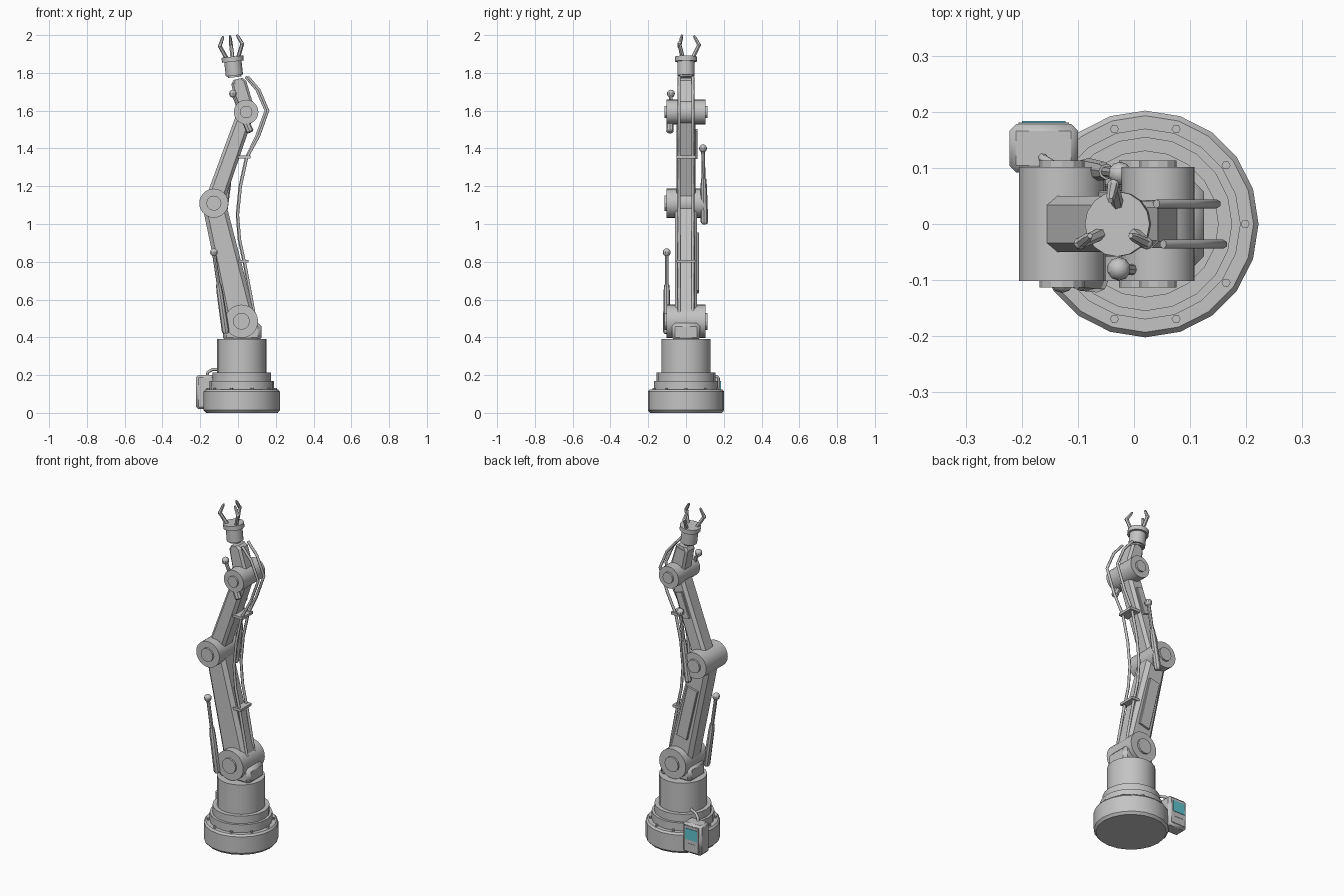
import bpy, bmesh, math
from mathutils import Vector, Matrix

cube = bpy.data.objects.get("Cube")
if cube:
    bpy.data.objects.remove(cube, do_unlink=True)


def material(name, rgb):
    m = bpy.data.materials.new(name)
    m.use_nodes = True
    m.diffuse_color = (*rgb, 1)
    m.node_tree.nodes["Principled BSDF"].inputs["Base Color"].default_value = (*rgb, 1)
    return m


GREY = material("light_grey", (0.55, 0.55, 0.55))
TEAL = material("screen_teal", (0.12, 0.55, 0.63))
parts = []


def finish(name, bm, mat=GREY):
    bmesh.ops.recalc_face_normals(bm, faces=bm.faces)
    me = bpy.data.meshes.new(name)
    bm.to_mesh(me)
    bm.free()
    me.materials.append(mat)
    ob = bpy.data.objects.new(name, me)
    bpy.context.collection.objects.link(ob)
    parts.append(ob)
    return ob


def bevel(ob, width, segments=1):
    mod = ob.modifiers.new("bevel", "BEVEL")
    mod.width, mod.segments = width, segments
    return ob


def box(name, lo, hi, mat=GREY):
    lo, hi = Vector(lo), Vector(hi)
    bm = bmesh.new()
    bmesh.ops.create_cube(bm, size=1, matrix=Matrix.Translation((lo + hi) / 2)
                          @ Matrix.Diagonal((*(hi - lo), 1)))
    return finish(name, bm, mat)


def loft(name, rings):
    """Skin a stack of equal-length point rings and cap both ends."""
    bm = bmesh.new()
    loops = [[bm.verts.new(p) for p in ring] for ring in rings]
    n = len(loops[0])
    for a, b in zip(loops, loops[1:]):
        for i in range(n):
            j = (i + 1) % n
            bm.faces.new((a[i], a[j], b[j], b[i]))
    bm.faces.new(loops[0])
    bm.faces.new(loops[-1])
    return finish(name, bm)


def turned(name, a, b, profile, n=12):
    """Turned part from a to b; profile is (fraction along axis, radius)."""
    a, b = Vector(a), Vector(b)
    rot = (b - a).to_track_quat("Z", "Y")
    return loft(name, [[a.lerp(b, t) + rot @ Vector((r * math.cos(k * math.tau / n),
                        r * math.sin(k * math.tau / n), 0)) for k in range(n)]
                       for t, r in profile])


def bar(name, a, b, half_w, half_d, cut):
    """Tapered chamfered beam in the xz plane; half_w holds both end half widths."""
    a, b = Vector(a), Vector(b)
    side = Vector((0, 1, 0)).cross(b - a).normalized()
    rings = []
    for p, w in zip((a, b), half_w):
        d, c = half_d, cut
        octagon = [(w, d - c), (w - c, d), (c - w, d), (-w, d - c),
                   (-w, c - d), (c - w, -d), (w - c, -d), (w, c - d)]
        rings.append([p + side * u + Vector((0, v, 0)) for u, v in octagon])
    return loft(name, rings)


def ball(name, p, r):
    bm = bmesh.new()
    bmesh.ops.create_uvsphere(bm, u_segments=10, v_segments=8, radius=r,
                              matrix=Matrix.Translation(p))
    return finish(name, bm)


def tube(name, pts, r):
    cu = bpy.data.curves.new(name, "CURVE")
    cu.dimensions = "3D"
    cu.bevel_depth, cu.bevel_resolution, cu.use_fill_caps = r, 1, True
    sp = cu.splines.new("POLY")
    sp.points.add(len(pts) - 1)
    for q, p in zip(sp.points, pts):
        q.co = (*p, 1)
    cu.materials.append(GREY)
    ob = bpy.data.objects.new(name, cu)
    bpy.context.collection.objects.link(ob)


# Stepped round base with bolts
turned("base", (0.02, 0, 0), (0.02, 0, 1),
       [(0, 0.19), (0.014, 0.202), (0.112, 0.202), (0.123, 0.193), (0.123, 0.17),
        (0.17, 0.17), (0.17, 0.155), (0.215, 0.155), (0.215, 0.131), (0.39, 0.131)], 20)
for k in range(10):
    ang = k * math.tau / 10
    x, y = 0.02 + 0.178 * math.cos(ang), 0.178 * math.sin(ang)
    turned("base_bolt", (x, y, 0.115), (x, y, 0.133), [(0, 0.008), (1, 0.008)], 6)

# Control box with screen and cable
bevel(box("control_box", (-0.222, 0.092, 0.02), (-0.1, 0.178, 0.2)), 0.012)
box("screen_frame", (-0.206, 0.17, 0.035), (-0.116, 0.181, 0.185))
box("screen", (-0.2, 0.175, 0.105), (-0.122, 0.184, 0.17), TEAL)
box("control_strip", (-0.19, 0.175, 0.075), (-0.135, 0.183, 0.083))
tube("control_cable", [(-0.165, 0.12, 0.19), (-0.16, 0.115, 0.215),
                       (-0.135, 0.1, 0.23), (-0.06, 0.06, 0.23)], 0.008)

# Joints: drum plus smaller end caps
shoulder, elbow, wrist = (0.018, 0, 0.485), (-0.128, 0, 1.11), (0.043, 0, 1.593)
for name, p, r, cap in (("shoulder", shoulder, 0.088, 0.045),
                        ("elbow", elbow, 0.077, 0.04),
                        ("wrist", wrist, 0.065, 0.033)):
    p = Vector(p)
    for label, half, rad, n in (("joint", 0.102, r, 24), ("cap", 0.113, cap, 12)):
        off = Vector((0, half, 0))
        turned(name + "_" + label, p - off, p + off, [(0, rad), (1, rad)], n)
bevel(box("shoulder_bracket", (-0.08, -0.075, 0.38), (0.125, 0.075, 0.475)), 0.018)

# Arm beams
bar("lower_arm", shoulder, elbow, (0.078, 0.062), 0.058, 0.02)
bar("upper_arm", elbow, wrist, (0.05, 0.044), 0.05, 0.016)
bar("wrist_block", wrist, (0.004, 0, 1.75), (0.048, 0.04), 0.043, 0.012)
bar("wrist_block_top", (0.004, 0, 1.75), (0.0, 0, 1.768), (0.04, 0.024), 0.041, 0.012)


# Cover plates on the back of the beams
def cover(name, a, b, t0, t1, w, y):
    a, b = Vector(a), Vector(b)
    off = Vector((0, y, 0))
    bar(name, a.lerp(b, t0) + off, a.lerp(b, t1) + off, (w, w), 0.008, 0.003)


cover("lower_arm_cover", shoulder, elbow, 0.25, 0.74, 0.035, 0.062)
cover("upper_arm_cover", elbow, wrist, 0.5, 0.8, 0.022, 0.052)

# Pistons: cylinder, rod and ball end
for name, a, b in (("lower_piston", (-0.064, -0.102, 0.42), (-0.128, -0.102, 0.85)),
                   ("elbow_piston", (-0.085, 0.098, 1.0), (-0.025, 0.09, 1.4)),
                   ("wrist_piston", (0.066, -0.085, 1.485), (-0.027, -0.08, 1.69))):
    turned(name, a, b, [(0, 0.014), (0.03, 0.02), (0.5, 0.017), (0.6, 0.014),
                        (0.6, 0.01), (1, 0.01)], 8)
    ball(name + "_ball", b, 0.021)

# Hoses along the arm with clips
path = [(0.04, 1.78), (0.1, 1.71), (0.147, 1.6), (0.098, 1.465), (0.043, 1.35),
        (0.01, 1.2), (-0.005, 1.05), (0.005, 0.92), (0.035, 0.78), (0.065, 0.62), (0.09, 0.48)]
for name, y, shift in (("hose_left", 0.036, 0), ("hose_right", -0.036, 0.012)):
    tube(name, [(x + (shift if z > 1.4 else shift / 3), y, z) for x, z in path], 0.008)
box("upper_hose_clip", (0.0, -0.05, 1.347), (0.065, 0.05, 1.362))
box("lower_hose_clip", (-0.01, -0.05, 0.795), (0.055, 0.05, 0.81))

# Tilted gripper with three bent fingers
foot, top = Vector((-0.018, 0, 1.777)), Vector((-0.03, 0, 1.886))
turned("gripper_body", foot, top, [(0, 0.036), (0.08, 0.036), (0.08, 0.046),
                                   (0.76, 0.046), (0.76, 0.058), (1, 0.058)], 16)
tilt = (top - foot).to_track_quat("Z", "Y")
for k in range(3):
    ang = math.pi + k * math.tau / 3
    spin = Matrix.Rotation(ang, 3, "Z")
    root, knuckle, tip = [top + tilt.to_matrix() @ (spin @ Vector((r, 0, h)))
                          for r, h in ((0.036, -0.005), (0.069, 0.062), (0.042, 0.112))]
    turned("finger_lower", root, knuckle, [(0, 0.011), (1, 0.01)], 6)
    turned("finger_upper", knuckle, tip, [(0, 0.01), (0.8, 0.008), (1, 0.005)], 6)
    ball("finger_knuckle", knuckle, 0.011)

# Smooth round parts, keep edges crisp
bpy.ops.object.select_all(action="DESELECT")
for ob in parts:
    ob.select_set(True)
bpy.context.view_layer.objects.active = parts[0]
bpy.ops.object.shade_smooth_by_angle(angle=math.radians(25))
